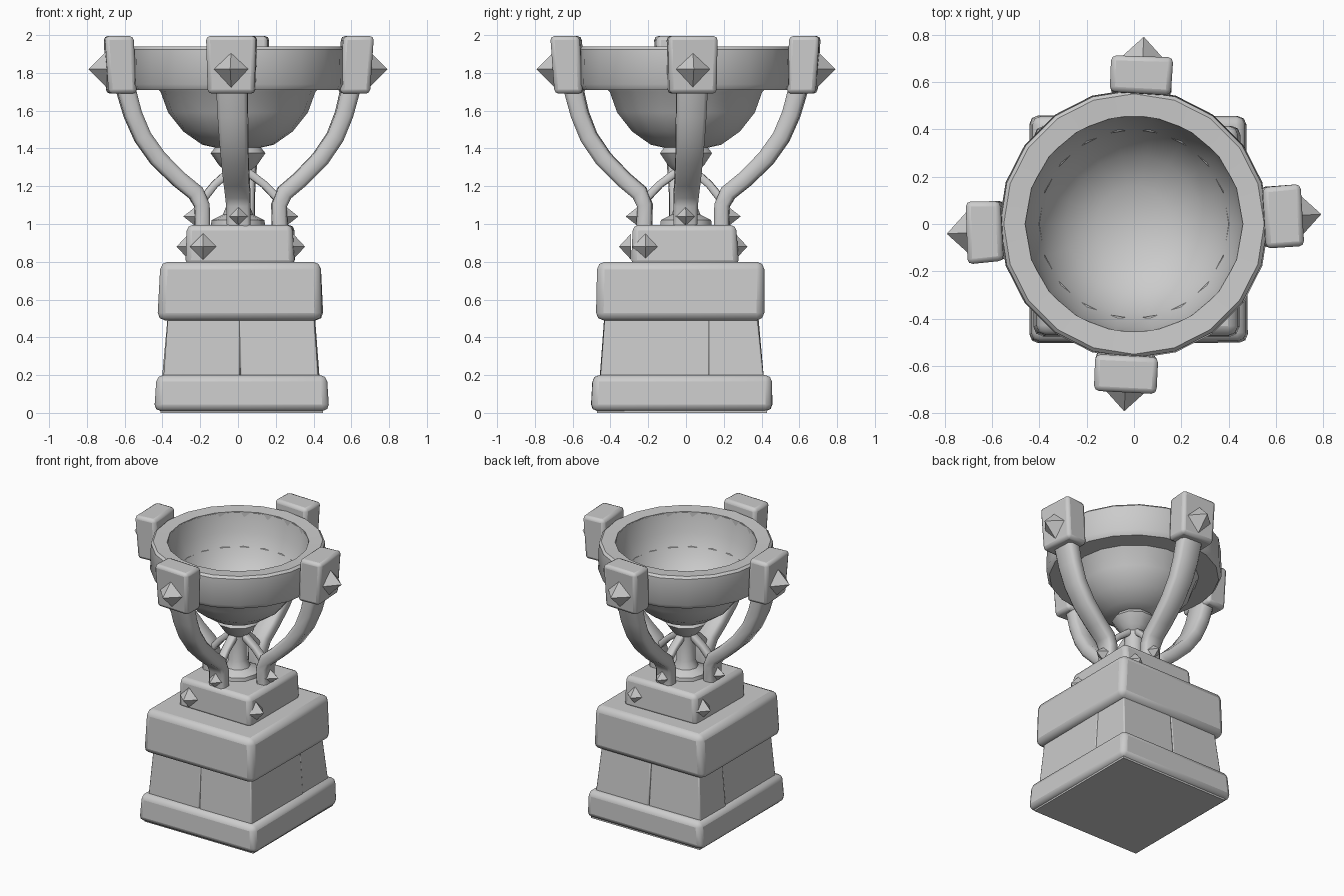
import bpy, bmesh, math, random
from mathutils import Vector, Matrix

random.seed(4)
if "Cube" in bpy.data.objects:
    bpy.data.objects.remove(bpy.data.objects["Cube"])

stone = bpy.data.materials.new("grey_stone")
stone.use_nodes = True
GREY = (0.6, 0.6, 0.6, 1)
stone.diffuse_color = GREY
stone.node_tree.nodes["Principled BSDF"].inputs["Base Color"].default_value = GREY


def finish(name, bm, bevel=0, smooth=40):
    """Turn a bmesh into a named object with a chiselled edge."""
    bmesh.ops.recalc_face_normals(bm, faces=bm.faces)
    mesh = bpy.data.meshes.new(name)
    bm.to_mesh(mesh)
    bm.free()
    mesh.materials.append(stone)
    obj = bpy.data.objects.new(name, mesh)
    bpy.context.collection.objects.link(obj)
    if bevel:
        mod = obj.modifiers.new("worn_edges", 'BEVEL')
        mod.width, mod.segments, mod.limit_method = bevel, 2, 'ANGLE'
        mod.angle_limit = math.radians(35)
    bpy.ops.object.select_all(action='DESELECT')
    obj.select_set(True)
    bpy.context.view_layer.objects.active = obj
    if smooth:
        bpy.ops.object.shade_smooth_by_angle(angle=math.radians(smooth))
    return obj


def block(name, low, high, z0, z1, bevel, wobble=0.008, matrix=None):
    """Tapered block; low and high are (x0, x1, y0, y1) rectangles."""
    bm = bmesh.new()
    bmesh.ops.create_cube(bm, size=1)
    for v in bm.verts:
        x0, x1, y0, y1 = high if v.co.z > 0 else low
        v.co = (x1 if v.co.x > 0 else x0, y1 if v.co.y > 0 else y0,
                z1 if v.co.z > 0 else z0)
        v.co.x += random.uniform(-wobble, wobble)
        v.co.y += random.uniform(-wobble, wobble)
    if matrix:
        bm.transform(matrix)
    return finish(name, bm, bevel)


def lathe(name, profile, sides, bevel=0, closed=False, smooth=40):
    """Revolve (radius, height) points around the z axis."""
    bm = bmesh.new()
    vs = [bm.verts.new((r, 0, z)) for r, z in profile]
    pairs = list(zip(vs, vs[1:])) + ([(vs[-1], vs[0])] if closed else [])
    edges = [bm.edges.new(p) for p in pairs]
    bmesh.ops.spin(bm, geom=vs + edges, cent=(0, 0, 0), axis=(0, 0, 1),
                   angle=math.tau, steps=sides, use_duplicate=False)
    bmesh.ops.remove_doubles(bm, verts=bm.verts, dist=0.0005)
    return finish(name, bm, bevel, smooth)


def sweep(name, path, matrix, shift=Vector()):
    """Chamfered bar along (radius, height, half thickness, half width)."""
    bm = bmesh.new()
    rings = []
    for i, (r, z, t, w) in enumerate(path):
        a, b = path[max(i - 1, 0)], path[min(i + 1, len(path) - 1)]
        along = Vector((b[0] - a[0], 0, b[1] - a[1])).normalized()
        out = Vector((along.z, 0, -along.x))
        c = 0.4 * t
        ring = []
        for sx, sy in ((1, 1), (-1, 1), (-1, -1), (1, -1)):
            corner = [(sx * t, sy * (w - c)), (sx * (t - c), sy * w)]
            for u, v in corner if sx * sy > 0 else corner[::-1]:
                p = matrix @ (Vector((r, 0, z)) + out * u + Vector((0, v, 0)))
                ring.append(bm.verts.new(p + shift * (1 - i / (len(path) - 1))))
        rings.append(ring)
    for lo, hi in zip(rings, rings[1:]):
        for k in range(8):
            n = (k + 1) % 8
            bm.faces.new((lo[k], lo[n], hi[n], hi[k]))
    bm.faces.new(rings[0])
    bm.faces.new(rings[-1])
    return finish(name, bm, smooth=50)


def spike(name, radius, depth, matrix):
    """Four sided stud pointing along +x, with its base sunk at the origin."""
    bm = bmesh.new()
    bmesh.ops.create_cone(bm, cap_ends=True, segments=4, radius1=radius,
                          radius2=0, depth=depth)
    bm.transform(matrix @ Matrix.Rotation(math.pi / 2, 4, 'Y')
                 @ Matrix.Translation((0, 0, depth / 2)))
    return finish(name, bm, smooth=0)


# Plinth: foot slab, split body, overhanging slab and cap
foot = (-0.44, 0.48, -0.5, 0.46)
block("foot_slab", foot, (-0.43, 0.47, -0.49, 0.45), 0.01, 0.2, 0.035, 0.006)
block("foot_underside", (-0.41, 0.45, -0.47, 0.43), (-0.41, 0.45, -0.47, 0.43), 0, 0.03, 0, 0)
for side, (xa, xb), (ua, ub) in (("right", (-0.4, 0.01), (-0.37, 0.01)),
                                 ("left", (0.01, 0.43), (0.01, 0.405))):
    for end, (ya, yb), (va, vb) in (("front", (-0.455, 0.12), (-0.43, 0.12)),
                                    ("back", (0.12, 0.41), (0.12, 0.38))):
        block(f"body_stone_{end}_{side}", (xa, xb, ya, yb), (ua, ub, va, vb),
              0.17, 0.52, 0.008, 0.004)
block("upper_slab", (-0.42, 0.45, -0.47, 0.42), (-0.415, 0.445, -0.465, 0.415),
      0.49, 0.8, 0.04)
block("plinth_cap", (-0.275, 0.305, -0.29, 0.275), (-0.265, 0.295, -0.28, 0.265),
      0.78, 0.995, 0.03)

# Cup: heavy rim band, hollow bowl and stem with a knob
lathe("rim_band", [(0.46, 1.935), (0.46, 1.74), (0.4, 1.71), (0.55, 1.71),
                   (0.57, 1.74), (0.565, 1.925), (0.55, 1.94)], 20, 0, True)
lathe("bowl", [(0, 1.46), (0.16, 1.48), (0.29, 1.55), (0.38, 1.66), (0.44, 1.8),
               (0.46, 1.93), (0.48, 1.93), (0.46, 1.75), (0.41, 1.7), (0.37, 1.59),
               (0.29, 1.49), (0.19, 1.42), (0.1, 1.4), (0, 1.4)], 18, smooth=50)
lathe("stem", [(0, 1.42), (0.11, 1.42), (0.145, 1.375), (0.1, 1.31), (0.065, 1.28),
               (0.06, 1.1), (0.08, 1.05), (0.14, 1.02), (0.145, 0.98), (0, 0.98)], 10)

# Four handles, each with a rim block, brace and studs
handle_path = [(0.205, 0.98, 0.04, 0.062), (0.205, 1.1, 0.04, 0.064),
               (0.235, 1.165, 0.044, 0.066), (0.32, 1.235, 0.044, 0.068),
               (0.43, 1.345, 0.046, 0.072), (0.51, 1.46, 0.046, 0.076),
               (0.56, 1.58, 0.047, 0.08), (0.6, 1.73, 0.05, 0.083)]
brace_path = [(0.21, 1.12, 0.022, 0.03), (0.13, 1.21, 0.02, 0.028),
              (0.03, 1.29, 0.022, 0.03)]
shift = Vector((0.015, -0.015, 0))
lean = math.radians(3)
for name, angle in (("left", lean), ("back", math.pi / 2 - lean),
                    ("right", math.pi + lean), ("front", -math.pi / 2 - lean)):
    turn = Matrix.Rotation(angle, 4, 'Z')
    sweep(f"{name}_handle", handle_path, turn, shift)
    sweep(f"{name}_brace", brace_path, turn, shift)
    block(f"{name}_rim_block", (0.54, 0.69, -0.125, 0.125), (0.555, 0.71, -0.13, 0.13),
          1.69, 1.995, 0.022, 0.005, turn)
    spike(f"{name}_rim_stud", 0.1, 0.1, turn @ Matrix.Translation((0.692, 0, 1.82)))
    spike(f"{name}_handle_stud", 0.055, 0.07,
          Matrix.Translation(shift) @ turn @ Matrix.Translation((0.235, 0, 1.04)))

# Off-centre studs on the cap sides
for i, name in enumerate(("left", "back", "right", "front")):
    turn = Matrix.Translation(shift) @ Matrix.Rotation(i * math.pi / 2, 4, 'Z')
    spike(f"{name}_cap_stud", 0.07, 0.065, turn @ Matrix.Translation((0.275, -0.2, 0.88)))
